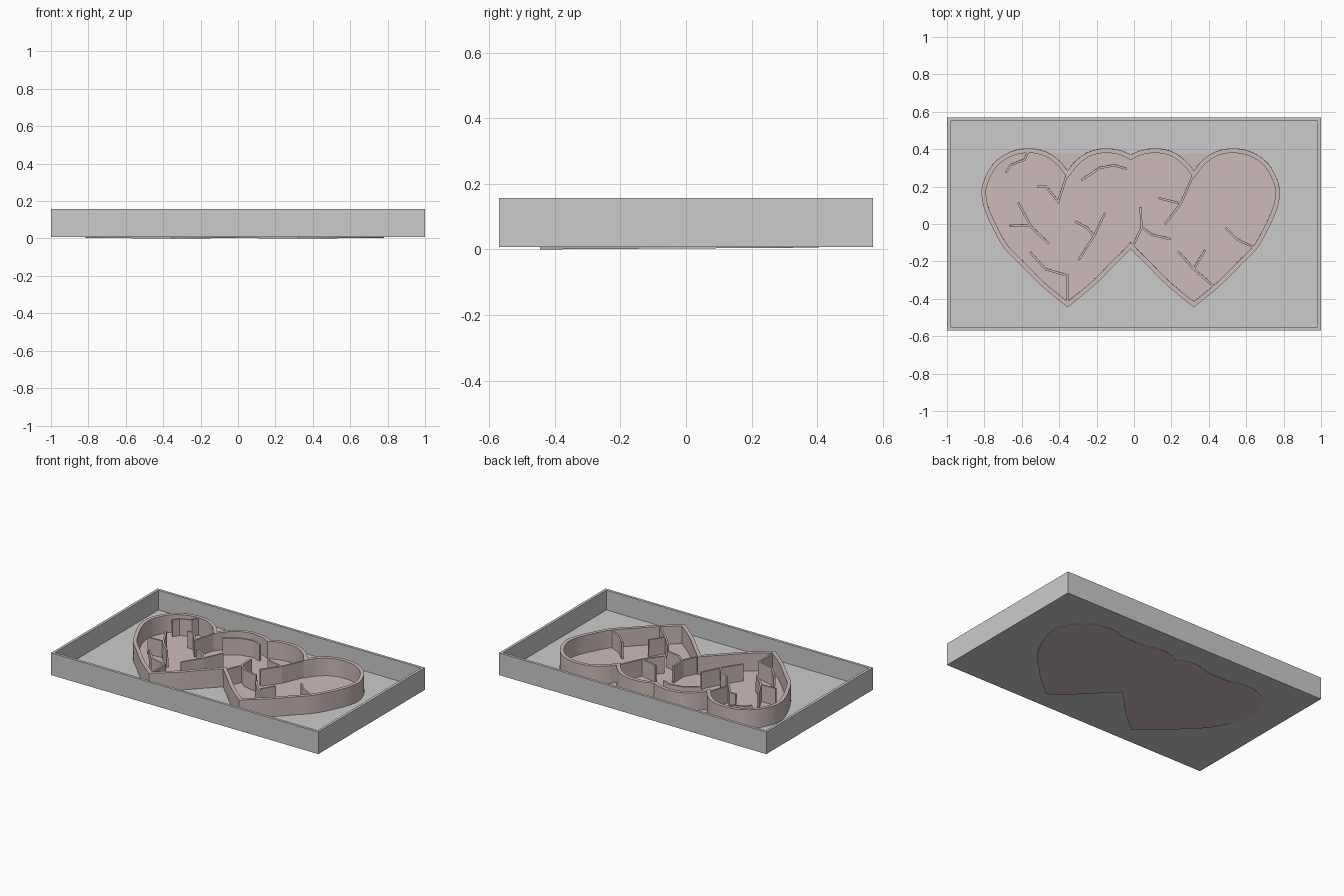
import bpy, bmesh, math
from mathutils import Vector

if "Cube" in bpy.data.objects:
    bpy.data.objects.remove(bpy.data.objects["Cube"])

TILT = 0.0065
pink = bpy.data.materials.new("pink")
pink.diffuse_color = (0.62, 0.50, 0.49, 1)
pink.use_nodes = True
pink.node_tree.nodes["Principled BSDF"].inputs["Base Color"].default_value = pink.diffuse_color


def make(name, bm, mat=None, tilted=True):
    bmesh.ops.recalc_face_normals(bm, faces=bm.faces)
    me = bpy.data.meshes.new(name)
    bm.to_mesh(me)
    bm.free()
    ob = bpy.data.objects.new(name, me)
    bpy.context.collection.objects.link(ob)
    if mat:
        me.materials.append(mat)
    if tilted:
        ob.rotation_euler.x = TILT
        ob.location.z = 0.003
    return ob


def prism(bm, pts, z0, z1):
    lo = [bm.verts.new((x, y, z0)) for x, y in pts]
    hi = [bm.verts.new((x, y, z1)) for x, y in pts]
    n = len(pts)
    bm.faces.new(lo[::-1])
    bm.faces.new(hi)
    for i in range(n):
        j = (i + 1) % n
        bm.faces.new((lo[i], lo[j], hi[j], hi[i]))


def ring(bm, outer, inner, z0, z1):
    loops = [[bm.verts.new((x, y, z)) for x, y in pts]
             for pts, z in ((outer, z0), (outer, z1), (inner, z1), (inner, z0))]
    n = len(outer)
    for k in range(4):
        a, b = loops[k], loops[(k + 1) % 4]
        for i in range(n):
            j = (i + 1) % n
            bm.faces.new((a[i], a[j], b[j], b[i]))


def offset(pts, d, closed=True):
    """Mitred offset to the right of the direction of travel."""
    out, n = [], len(pts)
    for i in range(n):
        p = Vector(pts[i])
        a = p - Vector(pts[i - 1]) if closed or i > 0 else None
        b = Vector(pts[(i + 1) % n]) - p if closed or i < n - 1 else None
        a, b = (a or b).normalized(), (b or a).normalized()
        na, nb = Vector((a.y, -a.x)), Vector((b.y, -b.x))
        m = (na + nb).normalized()
        out.append(tuple(p + m * d / max(m.dot(na), 0.35)))
    return out


def smooth(pts, steps=5):
    """Catmull-Rom curve through the points."""
    P = [Vector(p) for p in pts]
    P = [2 * P[0] - P[1]] + P + [2 * P[-1] - P[-2]]
    out = []
    for i in range(1, len(P) - 2):
        a, b, c, d = P[i - 1:i + 3]
        for s in range(steps):
            t = s / steps
            out.append(0.5 * (2 * b + (c - a) * t + (2 * a - 5 * b + 4 * c - d) * t * t
                              + (3 * b - a - 3 * c + d) * t ** 3))
    return out + [P[-2]]


# tray: floor and thin rim
bm = bmesh.new()
def rect(x, y):
    return [(-x, -y), (x, -y), (x, y), (-x, y)]
ring(bm, rect(1, 0.57), rect(0.982, 0.552), 0.0075, 0.157)
lo = [v for v in bm.verts]
find = lambda x, y, z: min(lo, key=lambda v: (v.co - Vector((x, y, z))).length)
# replace the rim's underside with an outer bottom and a raised inner floor
bmesh.ops.delete(bm, geom=[f for f in bm.faces if all(v.co.z < 0.01 for v in f.verts)], context='FACES_ONLY')
bm.faces.new([find(x, y, 0.0075) for x, y in rect(1, 0.57)])
inner = [find(x, y, 0.0075) for x, y in rect(0.982, 0.552)]
for v in inner:
    v.co.z = 0.0235
bm.faces.new(inner)
make("tray", bm, tilted=False)

# half heart profile, from top notch to bottom tip
half = smooth([(0, .285), (.04, .335), (.11, .385), (.205, .405), (.31, .385), (.40, .32),
               (.455, .21), (.455, .12), (.42, .02), (.345, -.12), (.255, -.215),
               (.14, -.33), (0, -.445)])
XL, XR = -0.355, 0.32
J = (XR - XL) / 2
top = [p for p in half if p.x < J - .008 and p.y > .2]
low = [p for p in half if p.x < J - .008 and p.y < .1]
mid = (XL + XR) / 2
outline = [(XR + p.x, p.y) for p in half]
outline += [(XR - p.x, p.y) for p in low[-2::-1]] + [(mid, -.132)]
outline += [(XL + p.x, p.y) for p in low]
outline += [(XL - p.x, p.y) for p in half[-2::-1]]
outline += [(XL + p.x, p.y) for p in top[1:]] + [(mid, .37)]
outline += [(XR - p.x, p.y) for p in top[:0:-1]]

# base plate bridges the upper notches of both hearts
bm = bmesh.new()
plate = [(x, y) for x, y in outline
         if not (y > .2 and min(abs(x - XL), abs(x - XR)) < .085)]
prism(bm, plate, 0, 0.025)
make("heart_base", bm, pink)

# outer wall following the double heart
bm = bmesh.new()
ring(bm, outline, offset(outline, 0.024), 0.004, 0.144)
make("heart_wall", bm, pink)

# crack-like inner ribs
ribs = [
    [(-.565, .39), (-.585, .345), (-.66, .315), (-.685, .275)],
    [(-.515, .20), (-.47, .20), (-.405, .12), (-.355, .275)],
    [(-.28, .235), (-.185, .30), (-.105, .315), (-.04, .295)],
    [(-.62, .115), (-.545, -.02), (-.455, -.105)],
    [(-.665, -.01), (-.56, -.005)],
    [(-.555, -.15), (-.475, -.24), (-.355, -.275), (-.355, -.425)],
    [(-.155, .06), (-.215, -.065), (-.295, -.19)],
    [(-.315, .015), (-.25, -.02), (-.215, -.065)],
    [(.035, .09), (.04, -.02), (-.01, -.125)],
    [(.04, -.015), (.09, -.055), (.195, -.08)],
    [(.32, .27), (.25, .11), (.165, 0)],
    [(.13, .14), (.25, .11)],
    [(.49, -.02), (.55, -.08), (.65, -.13)],
    [(.235, -.145), (.32, -.24), (.435, -.34)],
    [(.38, -.14), (.32, -.24)],
]
bm = bmesh.new()
for r in ribs:
    prism(bm, offset(r, 0.006, False) + offset(r, -0.006, False)[::-1], 0.02, 0.138)
make("inner_ribs", bm, pink)
